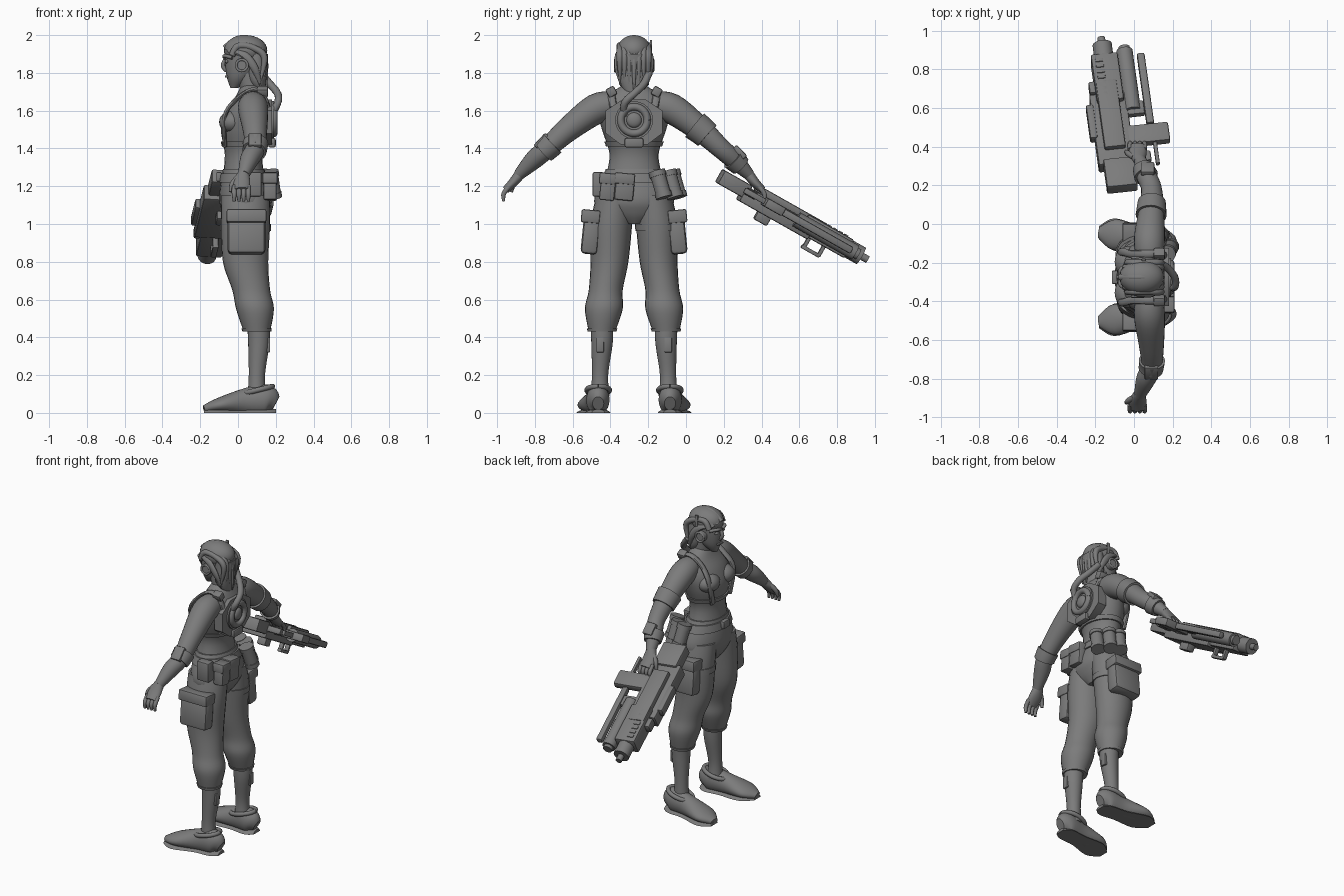
import bpy, bmesh, math
from mathutils import Vector, Matrix

cube = bpy.data.objects.get("Cube")
if cube:
    bpy.data.objects.remove(cube)

BODY_Y = -.275  # body mid-plane; parts are placed relative to it, facing -x
X, Y, Z = Vector((1, 0, 0)), Vector((0, 1, 0)), Vector((0, 0, 1))
made = []

grey = bpy.data.materials.new("plain_grey")
grey.use_nodes = True
grey.diffuse_color = (.2, .2, .2, 1)
grey.node_tree.nodes["Principled BSDF"].inputs["Base Color"].default_value = grey.diffuse_color


def finish(name, bm):
    bmesh.ops.recalc_face_normals(bm, faces=bm.faces)
    mesh = bpy.data.meshes.new(name)
    bm.to_mesh(mesh)
    bm.free()
    mesh.materials.append(grey)
    part = bpy.data.objects.new(name, mesh)
    part.location.y = BODY_Y
    bpy.context.collection.objects.link(part)
    made.append(part)
    return part


def mirrored(part):
    part.data.transform(Matrix.Scale(-1, 4, Y))
    part.data.flip_normals()


def pair(make, name, *args, **options):
    make("right_" + name, *args, **options)
    mirrored(make("left_" + name, *args, **options))


def smooth_path(rows, sub):
    """Catmull-Rom interpolation over rows of x, y, z and one or two radii."""
    rows = [tuple(row) if len(row) > 4 else (*row, row[-1]) for row in rows]
    last = len(rows) - 1
    path = []
    for i in range(last):
        near = [rows[max(0, min(last, i + k))] for k in (-1, 0, 1, 2)]
        for j in range(sub):
            t = j / sub
            path.append([(2 * b + (c - a) * t + (2 * a - 5 * b + 4 * c - d) * t * t
                          + (3 * b - a - 3 * c + d) * t ** 3) / 2 for a, b, c, d in zip(*near)])
    return path + [list(rows[-1])]


def tube(name, rows, ref=X, axis=None, n=24, sub=5):
    """Loft ellipses along a path: the first radius lies along ref, the second across it."""
    path = smooth_path(rows, sub)
    centres = [Vector(row[:3]) for row in path]
    bm, rings = bmesh.new(), []
    for i, (centre, row) in enumerate(zip(centres, path)):
        along = axis or (centres[min(i + 1, len(path) - 1)] - centres[max(i - 1, 0)]).normalized()
        wide = (ref - along * ref.dot(along)).normalized()
        deep = along.cross(wide)
        ring = []
        for k in range(n):
            angle = math.tau * k / n
            co = centre + wide * row[3] * math.cos(angle) + deep * row[4] * math.sin(angle)
            co.z = max(co.z, 0)
            ring.append(bm.verts.new(co))
        rings.append(ring)
    for low, high in zip(rings, rings[1:]):
        for k in range(n):
            bm.faces.new((low[k - 1], low[k], high[k], high[k - 1]))
    bm.faces.new(rings[0])
    bm.faces.new(rings[-1])
    return finish(name, bm)


def upright(rows):
    return [(x, 0, z, rx, ry) for x, z, rx, ry in rows]


def band(name, rows, start, end, grow, axis=None):
    """A cuff around part of a lofted form; start and end count its rows."""
    sub = 10
    path = smooth_path(rows, sub)[round(start * sub):round(end * sub) + 1]
    return tube(name, [(*row[:3], row[3] + grow, row[4] + grow) for row in path], axis=axis, sub=1)


def cord(name, points, radius, flat=1, tip=1, ref=X):
    rows = [(*p, radius, radius * flat) for p in points[:-1]]
    rows.append((*points[-1], radius * tip, radius * flat * tip))
    return tube(name, rows, ref=ref, n=10)


def rod(name, start, end, radius, ref=X):
    return tube(name, [(*start, radius), (*end, radius)], ref=ref, sub=1)


def hoop(name, at, radius, thick, u, v, squash=1):
    angles = [math.tau * k / 24 for k in range(25)]
    return cord(name, [Vector(at) + (u * math.cos(a) + v * squash * math.sin(a)) * radius for a in angles],
                thick, ref=u.cross(v))


def box(name, at, size, bevel=.01, tilt=0, frame=Matrix()):
    bm = bmesh.new()
    bmesh.ops.create_cube(bm, size=1)
    bmesh.ops.scale(bm, vec=size, verts=bm.verts)
    bmesh.ops.bevel(bm, geom=bm.edges[:], offset=min(bevel, min(size) / 4), segments=2,
                    affect='EDGES', profile=.5)
    bm.transform(frame @ Matrix.Translation(at) @ Matrix.Rotation(tilt, 4, 'X'))
    return finish(name, bm)


def blob(name, at, size):
    bm = bmesh.new()
    bmesh.ops.create_uvsphere(bm, u_segments=24, v_segments=16, radius=1)
    bm.transform(Matrix.Translation(at) @ Matrix.Diagonal((*size, 1)))
    return finish(name, bm)


# Torso, pelvis and neck
torso = upright([(.03, 1.25, .11, .15), (.03, 1.37, .1, .13), (.04, 1.5, .13, .17),
                 (.06, 1.6, .12, .19), (.07, 1.68, .08, .14), (.07, 1.74, .05, .05)])
pelvis = upright([(.04, 1, .08, .06), (.04, 1.06, .12, .18), (.04, 1.14, .14, .21), (.03, 1.29, .11, .15)])
tube("torso", torso, axis=Z)
tube("pelvis", pelvis, axis=Z)
band("belt", pelvis, 2.5, 2.8, .01, Z)
band("vest_hem", torso, 1.3, 1.5, .01, Z)
rod("neck", (.08, 0, 1.68), (.05, 0, 1.8), .06)
box("belt_buckle", (-.1, 0, 1.25), (.03, .07, .05))
pair(blob, "chest", (-.03, .08, 1.54), (.07, .08, .06))

# Head and face
tube("head", upright([(-.02, 1.72, .02, .02), (.01, 1.78, .07, .06), (.03, 1.87, .1, .08),
                      (.04, 1.94, .1, .08), (.04, 1.98, .06, .05)]), axis=Z)
cord("nose", [(-.06, 0, 1.88), (-.08, 0, 1.84), (-.06, 0, 1.81)], .012, ref=Y)
box("mouth", (-.06, 0, 1.78), (.02, .05, .01))
pair(blob, "eye", (-.06, .03, 1.86), (.01, .02, .01))
pair(cord, "brow", [(-.07, .01, 1.88), (-.07, .04, 1.89), (-.03, .07, 1.88)], .01, ref=Z)

# Swept-back hair and headset
blob("hair_cap", (.04, 0, 1.92), (.115, .09, .08))
tube("hair_back", upright([(.13, 1.68, .01, .03), (.1, 1.76, .05, .08), (.1, 1.9, .06, .08)]), axis=Z)
for k in range(-3, 4):
    drop, side = abs(k) / 80, k / 40
    cord("hair_strand", [(drop - .07, side, 1.93 - drop), (0, side, 1.98 - drop), (.08, side, 1.97 - drop),
                         (.14, side, 1.88), (.15 - drop, side, 1.7 + drop)], .018, tip=.2, ref=Y)
pair(cord, "temple_lock", [(-.03, .07, 1.92), (.04, .09, 1.89), (.09, .09, 1.82), (.12, .07, 1.73)],
     .02, flat=.6, tip=.2)
pair(rod, "ear_cup", (.02, .07, 1.84), (.02, .1, 1.84), .035)
pair(hoop, "ear_ring", (.02, .1, 1.84), .03, .007, X, Z)
box("headset_antenna", (.05, .09, 1.91), (.02, .012, .13))

# Back unit with ring, dome and breathing hose
bm = bmesh.new()
half = [(.06, 1.66), (.15, 1.6), (.15, 1.48), (.07, 1.42)]
outline = half + [(-y, z) for y, z in reversed(half)]
face = bm.faces.new([bm.verts.new((.12, y, z)) for y, z in outline])
grown = bmesh.ops.extrude_face_region(bm, geom=[face])["geom"]
bmesh.ops.translate(bm, vec=X * .06, verts=[g for g in grown if isinstance(g, bmesh.types.BMVert)])
finish("back_plate", bm)
hub = Vector((.19, 0, 1.55))
rod("back_disc", hub - X * .04, hub, .1, ref=Y)
hoop("back_ring", hub, .07, .02, Y, Z)
blob("back_dome", hub, (.02, .04, .04))
box("back_clasp", (.18, 0, 1.43), (.04, .1, .05))
cord("hose", [(.12, .08, 1.8), (.17, .05, 1.74), (.21, 0, 1.69), (.21, -.05, 1.64), (.17, -.05, 1.57)],
     .02, ref=Z)

# Harness
pair(cord, "strap", [(.16, .11, 1.62), (.13, .12, 1.69), (.07, .12, 1.71), (-.01, .12, 1.66),
                     (-.07, .13, 1.57), (-.07, .09, 1.41)], .02, flat=.6, ref=Y)
pair(box, "shoulder_clip", (.13, .12, 1.7), (.06, .05, .05), tilt=-.5)

# Arms with cuffs
arm = [(.08, .1, 1.63, .07), (.08, .2, 1.61, .08), (.09, .35, 1.5, .065),
       (.09, .46, 1.4, .053), (.06, .53, 1.34, .05), (.03, .61, 1.26, .03)]
pair(tube, "arm", arm)
mirrored(band("left_elbow_cuff", arm, 2.7, 3.2, .012))
mirrored(box("left_cuff_plate", (.09, .49, 1.44), (.07, .09, .03), tilt=-.8))
band("right_elbow_cuff", arm, 1.8, 2.3, .012)
band("right_wrist_cuff", arm, 3.9, 4.4, .012)
box("right_cuff_plate", (.07, .56, 1.38), (.07, .08, .03), tilt=-.8)

# Hands
pair(tube, "palm", [(.03, .6, 1.27, .03), (.02, .64, 1.22, .045, .025), (.02, .68, 1.18, .04, .02)])
for k in range(4):
    x = k / 40 - .02
    pair(cord, "finger", [(x, .66, 1.2), (x, .69, 1.16), (x, .69, 1.12)], .013, tip=.6)
pair(cord, "thumb", [(0, .62, 1.25), (-.03, .64, 1.21), (-.04, .65, 1.17)], .015, tip=.6, ref=Y)

# Baggy trousers and calves
leg = [(.04, .1, 1.15, .13, .1), (.04, .12, 1, .13, .11), (.04, .13, .8, .12, .1),
       (.07, .15, .65, .1, .09), (.09, .16, .55, .1, .1), (.1, .17, .43, .07, .07)]
pair(tube, "trouser_leg", leg, axis=Z)
pair(band, "trouser_cuff", leg, 4.8, 5, .006, Z)
band("thigh_strap", leg, 1, 1.2, .006, Z)
pair(tube, "calf", [(.11, .17, .45, .06), (.11, .17, .36, .056), (.1, .18, .2, .043), (.1, .18, .09, .05)], axis=Z)
pair(box, "calf_tag", (.16, .18, .36), (.02, .04, .08))

# Thigh pockets with flaps
pair(box, "pocket", (.045, .23, .94), (.2, .09, .2), bevel=.025, tilt=.1)
pair(box, "pocket_flap", (.045, .23, 1.04), (.21, .1, .07), tilt=.1)

# Shoes with soles and ankle straps
shoe = [(.2, .19, .05, .03, .04), (.15, .19, .07, .06, .08), (.04, .2, .06, .06, .07),
        (-.1, .22, .04, .08, .04), (-.18, .23, .02, .03, .02)]
pair(tube, "shoe", shoe, ref=Y)
pair(tube, "sole", [(x, y, 0, wide + .004, .02) for x, y, z, wide, tall in shoe], ref=Y, axis=-X)
pair(hoop, "ankle_strap", (.1, .19, .12), .085, .014, (X + Z / 4).normalized(), Y, squash=.7)

# Belt pouches and canisters
for y, width in ((-.14, .08), (-.05, .1)):
    box("belt_pouch", (.17, y, 1.19), (.07, width, .13), tilt=-.1)
    box("pouch_flap", (.17, y, 1.24), (.08, width + .01, .06), tilt=-.1)
box("hip_pouch", (.08, -.19, 1.21), (.09, .06, .13))
for x, y in ((.17, .14), (.12, .2), (.06, .22)):
    top, base = Vector((x, y - .02, 1.28)), Vector((x + .02, y + .02, 1.14))
    rod("canister", top, base, .04)
    rod("canister_lid", top, top.lerp(base, .2), .045)
    rod("canister_base", top.lerp(base, .8), base, .044)

# Rifle in its own frame: first axis to the muzzle, second sideways, third up
aim = Vector((-.11, .78, -.44)).normalized()
across = (aim * X.dot(aim) - X).normalized()
frame = Matrix((aim, across, aim.cross(across))).transposed().to_4x4()
frame.translation = (-.05, .46, 1.25)


def rifle_box(name, at, size):
    box("rifle_" + name, at, size, frame=frame)


def rifle_rod(name, start, end, side, radius):
    rod("rifle_" + name, frame @ Vector((start, side, 0)), frame @ Vector((end, side, 0)), radius)


rifle_box("stock", (.08, .01, 0), (.17, .16, .08))
rifle_box("receiver", (.35, .02, -.02), (.42, .19, .09))
rifle_box("top_cover", (.42, .02, .04), (.4, .11, .04))
rifle_box("fore_end", (.64, .01, 0), (.28, .14, .11))
rifle_box("side_case", (.4, .12, 0), (.2, .04, .06))
rifle_box("side_knob", (.6, .09, 0), (.07, .04, .06))
rifle_box("lower_stub", (.3, 0, -.08), (.08, .06, .06))
rifle_box("side_plate", (.57, -.18, 0), (.42, .04, .04))
rifle_box("plate_bracket", (.46, -.1, 0), (.08, .12, .04))
rifle_box("magazine", (.3, -.16, 0), (.11, .22, .05))
rifle_box("grip", (.17, -.11, 0), (.06, .1, .04))
rifle_box("guard", (.19, -.19, 0), (.14, .02, .03))
rifle_box("foregrip", (.61, 0, -.11), (.11, .03, .02))
for at in (.57, .66):
    rifle_box("foregrip_post", (at, 0, -.08), (.02, .03, .07))
rifle_rod("barrel", .7, .86, .01, .05)
rifle_rod("muzzle", .86, .9, .01, .02)
rifle_rod("second_barrel", .45, .81, -.1, .042)
rifle_rod("second_cap", .8, .83, -.1, .03)
for k in range(7):
    rifle_box("vent", (.54 + k / 30, .04, .055), (.02, .04, .01))

# Smooth shading with sharp edges kept
bpy.ops.object.select_all(action='DESELECT')
for part in made:
    part.select_set(True)
bpy.context.view_layer.objects.active = made[0]
bpy.ops.object.shade_smooth_by_angle(angle=math.radians(38))
